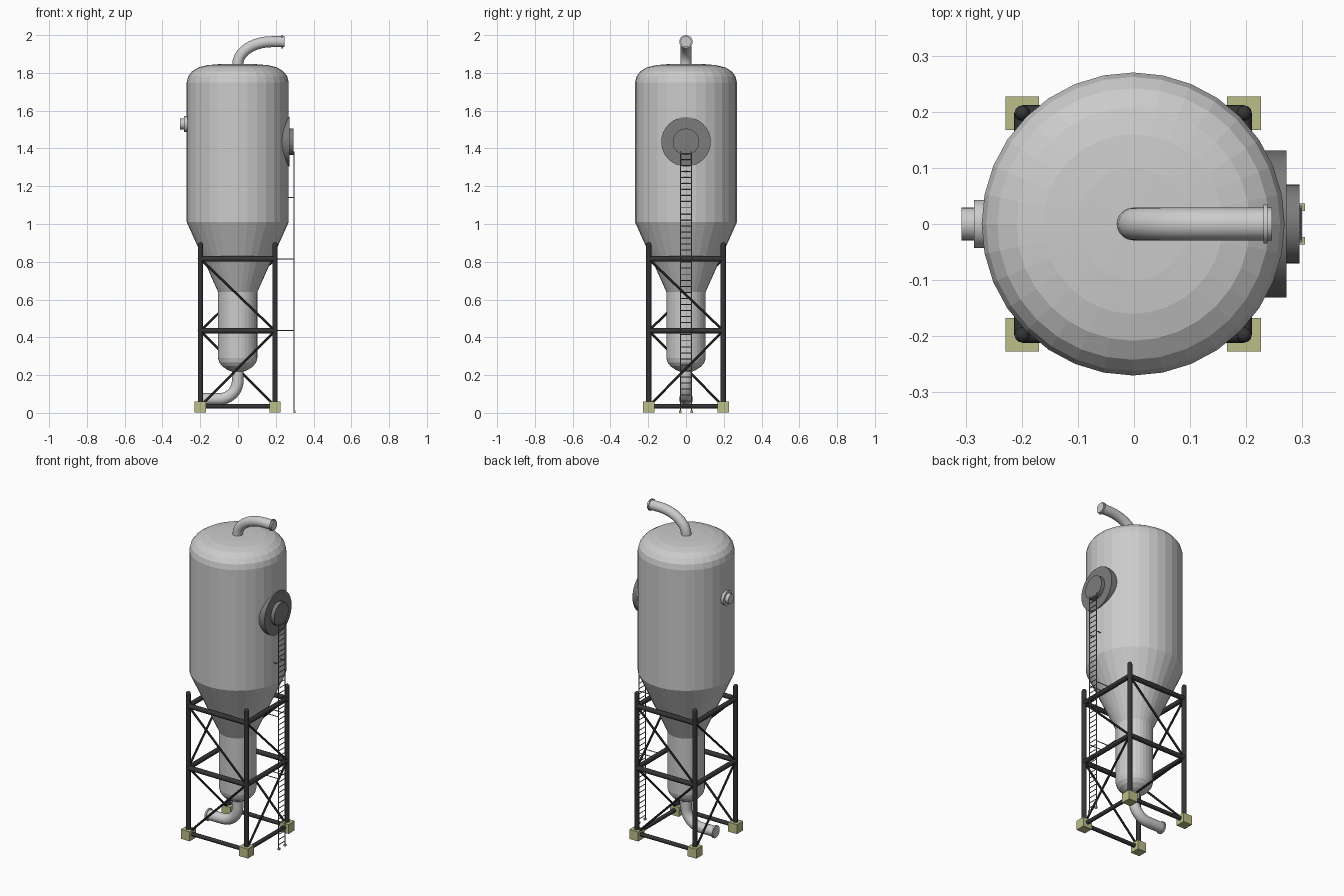
import bpy, bmesh, math
from mathutils import Vector, Matrix

if "Cube" in bpy.data.objects:
    bpy.data.objects.remove(bpy.data.objects["Cube"])

CX = -0.0015  # tower axis


def material(name, c):
    m = bpy.data.materials.new(name)
    m.diffuse_color = (*c, 1)
    m.use_nodes = True
    m.node_tree.nodes["Principled BSDF"].inputs["Base Color"].default_value = m.diffuse_color
    return m


STEEL = material("dark_steel", (0.035, 0.035, 0.035))
HATCH = material("hatch_grey", (0.2, 0.2, 0.2))
BASE = material("olive_base", (0.5, 0.52, 0.25))


def finish(name, bm, mat=None, smooth=None):
    bmesh.ops.recalc_face_normals(bm, faces=bm.faces[:])
    me = bpy.data.meshes.new(name)
    bm.to_mesh(me)
    bm.free()
    ob = bpy.data.objects.new(name, me)
    bpy.context.collection.objects.link(ob)
    if mat:
        me.materials.append(mat)
    if smooth:
        bpy.context.view_layer.objects.active = ob
        ob.select_set(True)
        bpy.ops.object.shade_smooth_by_angle(angle=math.radians(smooth))
        ob.select_set(False)
    return ob


def rod(bm, a, b, r, sides=12):
    a, b = Vector(a), Vector(b)
    d = b - a
    m = Matrix.Translation((a + b) / 2) @ d.to_track_quat('Z', 'Y').to_matrix().to_4x4()
    bmesh.ops.create_cone(bm, cap_ends=True, segments=sides, radius1=r, radius2=r,
                          depth=d.length, matrix=m)


def box(bm, centre, size):
    m = Matrix.Translation(centre) @ Matrix.Diagonal((*size, 1))
    bmesh.ops.create_cube(bm, size=1, matrix=m)


def sweep(name, path, radii, sides, mat=None, smooth=None):
    """Tube along a path of (x, z) points in the plane y = 0, one radius per point."""
    bm = bmesh.new()
    pts = [Vector((x, 0, z)) for x, z in path]
    rings, t = [], Vector((0, 0, 1))
    for i, p in enumerate(pts):
        d = pts[min(i + 1, len(pts) - 1)] - pts[max(i - 1, 0)]
        t = d.normalized() if d.length > 1e-6 else t
        n, y = t.cross(Vector((0, 1, 0))), Vector((0, 1, 0))
        ang = [2 * math.pi * k / sides for k in range(sides)]
        rings.append([bm.verts.new(p + radii[i] * (n * math.cos(a) + y * math.sin(a))) for a in ang])
    for r0, r1 in zip(rings, rings[1:]):
        for k in range(sides):
            j = (k + 1) % sides
            bm.faces.new((r0[k], r0[j], r1[j], r1[k]))
    bm.faces.new(rings[0])
    bm.faces.new(rings[-1])
    return finish(name, bm, mat, smooth)


# Tank: revolved profile of (radius, height)
profile = [(0.03, 0.218), (0.055, 0.228), (0.082, 0.247), (0.098, 0.268), (0.104, 0.29),
           (0.104, 0.64), (0.27, 1.01), (0.27, 1.75), (0.262, 1.782), (0.242, 1.808),
           (0.208, 1.829), (0.16, 1.841), (0.1, 1.846), (0.01, 1.848)]
sweep("tank", [(CX, z) for r, z in profile], [r for r, z in profile], 32)


def elbow(x0, z0, a, b, n=10):
    """Quarter ellipse turning from vertical to horizontal."""
    return [(x0 + a * (1 - math.cos(t)), z0 + b * math.sin(t))
            for t in (math.pi / 2 * i / n for i in range(n + 1))]


# Vent pipe on top and outlet pipe underneath, each with an end flange
vent = [(CX, 1.80)] + elbow(CX, 1.845, 0.18, 0.12) + [(0.246, 1.965)]
sweep("vent_pipe", vent, [0.029] * len(vent), 20, smooth=40)
outlet = [(CX, 0.25)] + elbow(CX, 0.17, -0.10, -0.097) + [(-0.205, 0.073)]
sweep("outlet_pipe", outlet, [0.031] * len(outlet), 20, smooth=40)
for name, x0, x1, z, r in (("vent_flange", 0.231, 0.238, 1.965, 0.035),
                           ("outlet_flange", -0.203, -0.193, 0.073, 0.037)):
    bm = bmesh.new()
    rod(bm, (x0, 0, z), (x1, 0, z), r, 20)
    finish(name, bm, smooth=40)

# Manhole on the right and side port on the left: stepped discs
for name, z, steps, mat in (
        ("manhole", 1.435, ((0.2, 0.272, 0.131), (0.27, 0.295, 0.07)), HATCH),
        ("side_port", 1.53, ((-0.25, -0.285, 0.043), (-0.28, -0.307, 0.029)), None)):
    bm = bmesh.new()
    for x0, x1, r in steps:
        rod(bm, (x0, 0, z), (x1, 0, z), r, 32)
    finish(name, bm, mat, 40)

# Support frame: the same side repeated four times around the axis
H = 0.1975
legs, beams, braces, feet = (bmesh.new() for _ in range(4))
for side in range(4):
    rot = Matrix.Translation((CX, 0, 0)) @ Matrix.Rotation(side * math.pi / 2, 4, 'Z')

    def at(s, z):
        return rot @ Vector((s * H, -H, z))
    rod(legs, at(-1, 0.03), at(-1, 0.89), 0.014)
    bmesh.ops.create_uvsphere(legs, u_segments=12, v_segments=6, radius=0.014,
                              matrix=Matrix.Translation(at(-1, 0.89)))
    box(feet, at(-1, 0.031), (0.06, 0.06, 0.058))
    for z, r in ((0.815, 0.0145), (0.435, 0.0145), (0.035, 0.012)):
        if side == 3 and z < 0.1:
            continue  # open below the outlet pipe
        rod(beams, at(-1, z), at(1, z), r)
    rod(braces, at(-1, 0.815), at(1, 0.435), 0.0065, 8)
    rod(braces, at(1, 0.435), at(-1, 0.035), 0.0065, 8)
finish("legs", legs, STEEL, 40)
finish("cross_beams", beams, STEEL, 40)
finish("diagonal_braces", braces, STEEL, 40)
finish("leg_feet", feet, BASE)

# Ladder: rails, rungs, wall brackets and small feet
LX, W = 0.297, 0.03
ladder, pads = bmesh.new(), bmesh.new()
for y in (-W, W):
    rod(ladder, (LX, y, 0.005), (LX, y, 1.385), 0.003, 8)
    box(pads, (0.2995, y, 0.006), (0.011, 0.013, 0.012))
    for z, x0 in ((1.14, 0.262), (0.815, H), (0.435, H)):
        rod(ladder, (x0, y, z), (LX, y, z), 0.0025, 8)
for i in range(43):
    z = 0.03 + i * 0.032
    rod(ladder, (LX, -W, z), (LX, W, z), 0.0025, 6)
finish("ladder", ladder, HATCH, 50)
finish("ladder_feet", pads, BASE)
